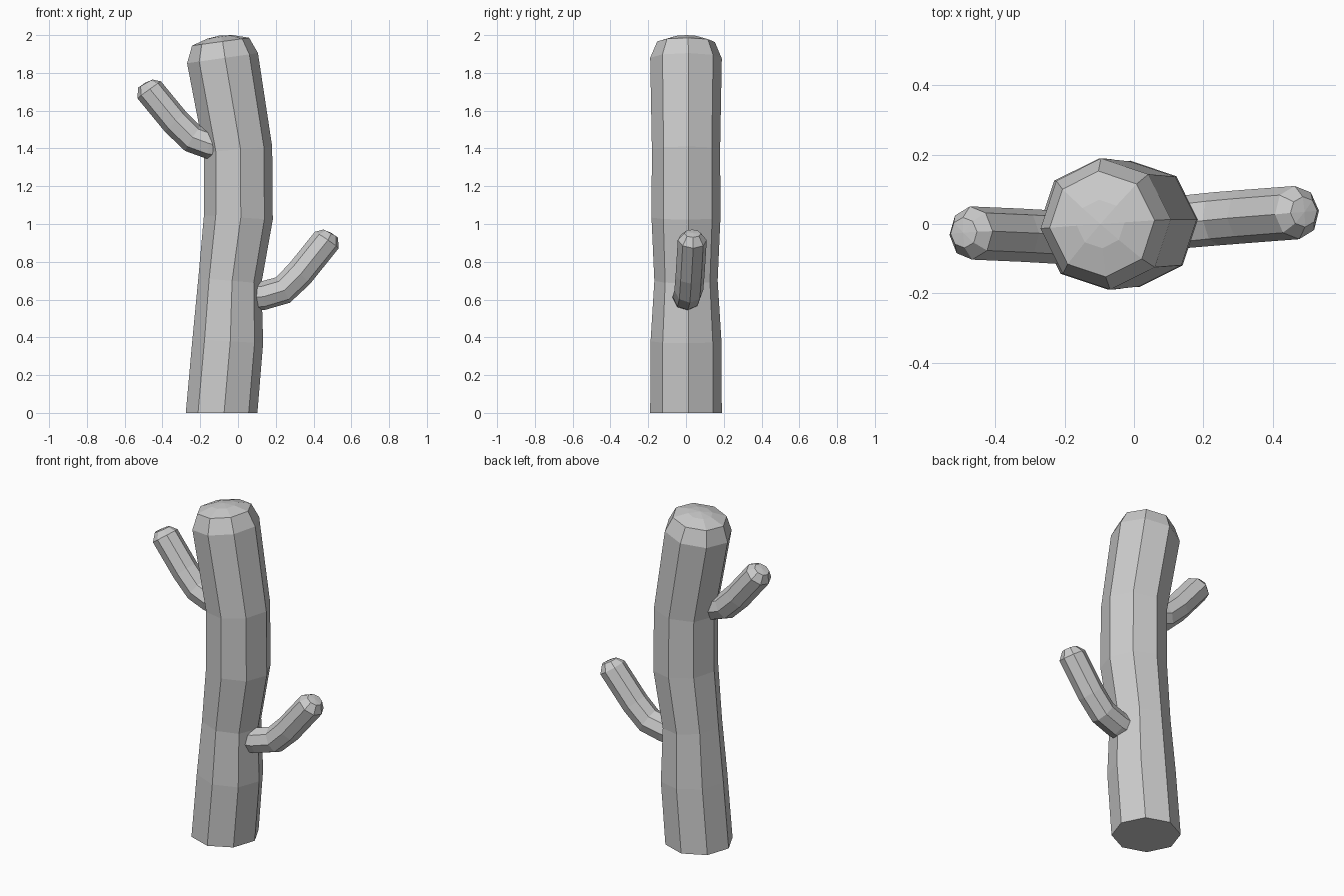
import bpy, bmesh, math
from mathutils import Vector

if "Cube" in bpy.data.objects:
    bpy.data.objects.remove(bpy.data.objects["Cube"])

SIDES = 8
PHASE = math.radians(4)


def tube(name, path, flat_base=False):
    """Sweep octagon rings along (x, y, z, radius) points; the last point is the apex."""
    pts = [Vector(p[:3]) for p in path]
    bm = bmesh.new()
    rings = []
    for i, p in enumerate(path[:-1]):
        t = (pts[i + 1] - pts[i]).normalized()
        if i:
            t += (pts[i] - pts[i - 1]).normalized()
        elif flat_base:
            t = Vector((0, 0, 1))
        t.normalize()
        v = (Vector((0, 1, 0)) - t * t.y).normalized()
        u = v.cross(t)
        ring = []
        for k in range(SIDES):
            a = PHASE + k * math.tau / SIDES
            ring.append(bm.verts.new(pts[i] + p[3] * (math.cos(a) * u + math.sin(a) * v)))
        rings.append(ring)
    apex = bm.verts.new(pts[-1])
    for k in range(SIDES):
        n = (k + 1) % SIDES
        for a, b in zip(rings, rings[1:]):
            bm.faces.new((a[k], a[n], b[n], b[k]))
        bm.faces.new((rings[-1][k], rings[-1][n], apex))
    bm.faces.new(rings[0][::-1])
    bmesh.ops.recalc_face_normals(bm, faces=bm.faces)
    mesh = bpy.data.meshes.new(name)
    bm.to_mesh(mesh)
    bm.free()
    obj = bpy.data.objects.new(name, mesh)
    bpy.context.collection.objects.link(obj)
    return obj


# Main stem with a wavy bend, a slight waist and a bevelled cap
tube("trunk", [
    (-0.087, 0, 0.00, 0.19), (-0.054, 0, 0.38, 0.188), (-0.043, 0, 0.70, 0.168),
    (0.002, 0, 1.035, 0.183), (0.001, 0, 1.395, 0.181), (-0.082, 0, 1.878, 0.19),
    (-0.092, 0, 1.965, 0.153), (-0.096, 0, 1.990, 0.07), (-0.097, 0, 1.998, 0),
], flat_base=True)

# Lower arm on the right
tube("right_arm", [
    (0.02, 0.00, 0.610, 0.076), (0.13, 0.005, 0.620, 0.076), (0.237, 0.015, 0.650, 0.077),
    (0.325, 0.022, 0.735, 0.077), (0.470, 0.033, 0.915, 0.077),
    (0.490, 0.035, 0.950, 0.044), (0.492, 0.035, 0.954, 0),
])

# Upper arm on the left
tube("left_arm", [
    (-0.05, -0.045, 1.405, 0.076), (-0.15, -0.042, 1.420, 0.076), (-0.240, -0.037, 1.452, 0.077),
    (-0.330, -0.032, 1.540, 0.077), (-0.470, -0.026, 1.710, 0.077),
    (-0.491, -0.025, 1.743, 0.044), (-0.493, -0.025, 1.747, 0),
])
